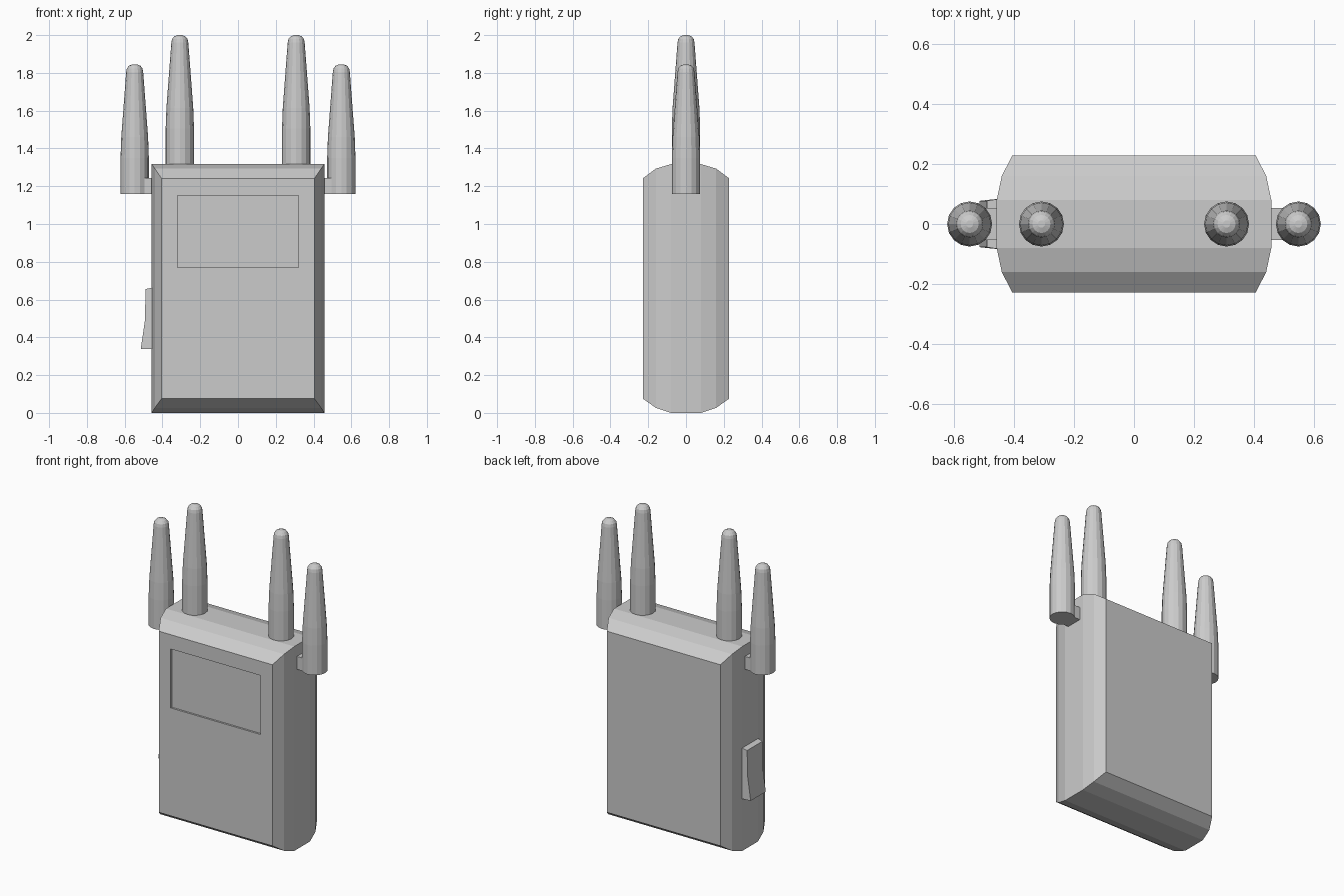
import bpy
import bmesh
from math import cos, sin, tau

cube = bpy.data.objects.get("Cube")
if cube:
    bpy.data.objects.remove(cube, do_unlink=True)

grey = bpy.data.materials.new("plain_grey")
grey.use_nodes = True
colour = (0.6, 0.6, 0.6, 1)
grey.diffuse_color = colour
grey.node_tree.nodes["Principled BSDF"].inputs["Base Color"].default_value = colour


def loft(name, rings):
    """Skin a list of equal-sized point rings and cap both ends."""
    bm = bmesh.new()
    loops = [[bm.verts.new(p) for p in ring] for ring in rings]
    n = len(loops[0])
    for a, b in zip(loops, loops[1:]):
        for i in range(n):
            j = (i + 1) % n
            bm.faces.new((a[i], a[j], b[j], b[i]))
    bm.faces.new(loops[0])
    bm.faces.new(loops[-1])
    bmesh.ops.recalc_face_normals(bm, faces=bm.faces)
    mesh = bpy.data.meshes.new(name)
    bm.to_mesh(mesh)
    bm.free()
    mesh.materials.append(grey)
    obj = bpy.data.objects.new(name, mesh)
    bpy.context.collection.objects.link(obj)
    return obj


def rect(y, half_x, z0, z1):
    return [(-half_x, y, z0), (half_x, y, z0), (half_x, y, z1), (-half_x, y, z1)]


# Body: stacked rectangles from back to front, ending in the sunken screen
steps = [(0.228, 0.405, 0.075, 1.242), (0.16, 0.44, 0.027, 1.293),
         (0.08, 0.457, 0.0, 1.317)]
rings = [rect(y, x, a, b) for y, x, a, b in steps]
rings += [rect(-y, x, a, b) for y, x, a, b in reversed(steps)]
rings += [rect(y, 0.32, 0.77, 1.15) for y in (-0.228, -0.216)]
loft("body", rings)


# Antennas: tapered rods with rounded tips
def antenna(name, x, z, sides=16):
    profile = [(0.075, 0), (0.075, 0.19), (0.071, 0.3), (0.045, 0.645),
               (0.041, 0.664), (0.03, 0.678), (0.012, 0.685)]
    loft(name, [[(x + r * cos(tau * i / sides), r * sin(tau * i / sides), z + h)
                 for i in range(sides)] for r, h in profile])


for side, s in (("left", 1), ("right", -1)):
    antenna(side + "_inner_antenna", s * 0.308, 1.315)
    antenna(side + "_outer_antenna", s * 0.547, 1.16)
    # Arm joining the outer antenna to the body
    loft(side + "_antenna_arm",
         [[(s * x, y, z) for y, z in ((-0.053, 1.16), (0.053, 1.16),
                                      (0.053, 1.243), (-0.053, 1.243))]
          for x in (0.44, 0.52)])

# Rocker switch: bent outer face, sides flaring slightly to the body
outline = [(-0.515, 0.337), (-0.492, 0.495), (-0.49, 0.655)]
front, back = [
    [(-0.44, s * 0.085, 0.337)] + [(x, s * 0.077, z) for x, z in outline]
    + [(-0.44, s * 0.085, 0.667)] for s in (-1, 1)]
loft("rocker_switch", [front, back])
